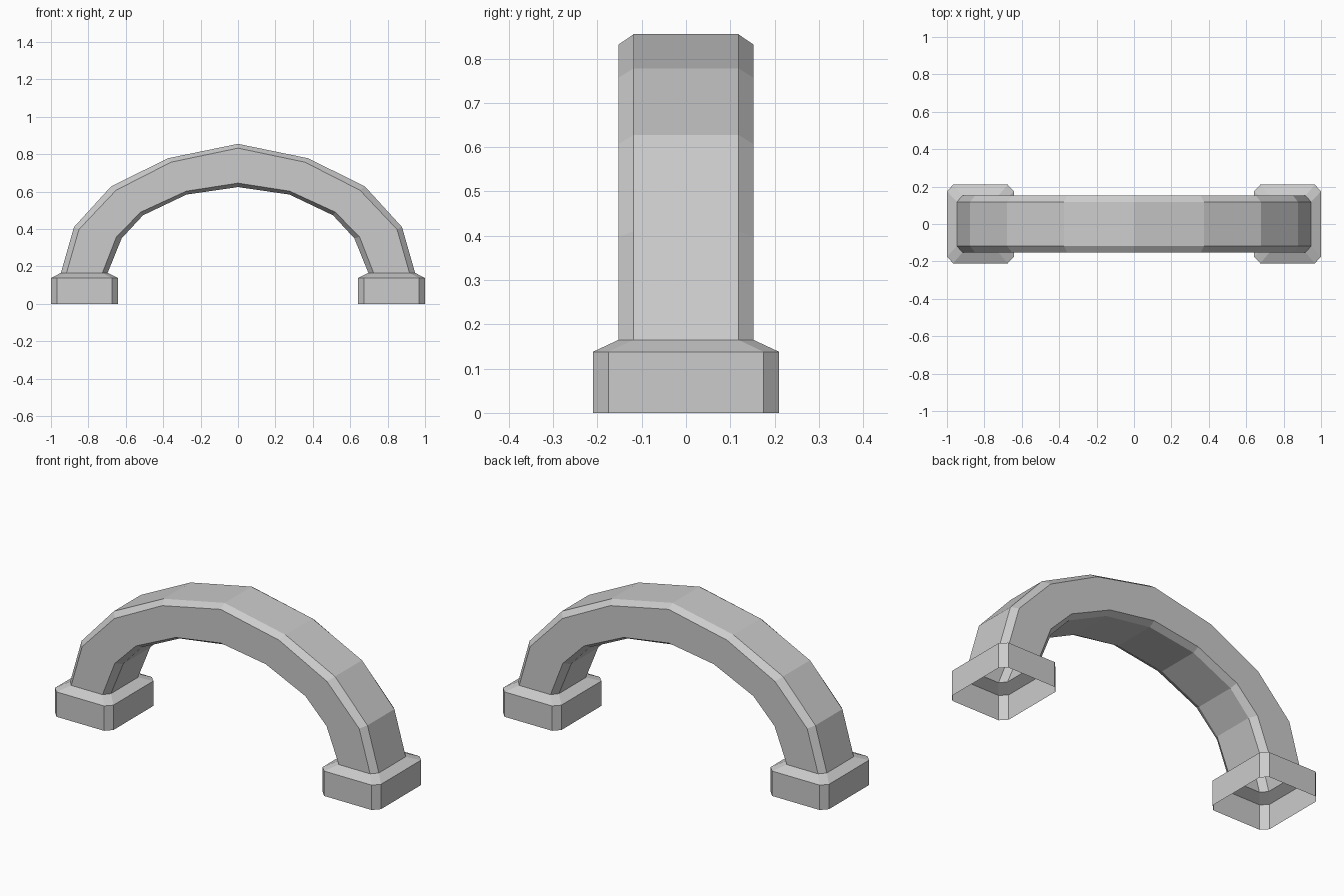
import bpy, bmesh

cube = bpy.data.objects.get("Cube")
if cube:
    bpy.data.objects.remove(cube)

# Plain grey material
grey = bpy.data.materials.new("plain grey")
grey.use_nodes = True
colour = (0.6, 0.6, 0.6, 1)
grey.diffuse_color = colour
grey.node_tree.nodes["Principled BSDF"].inputs["Base Color"].default_value = colour

WIDE, FLAT = 0.152, 0.118   # half depth at the sides, and of the flat faces

# Right half of the arch, foot to crown:
# outer flat, outer bevel, inner bevel, inner flat, each as (x, z)
STATIONS = [
    ((.947, .165), (.917, .165), (.725, .165), (.697, .165)),
    ((.877, .410), (.850, .398), (.650, .358), (.622, .350)),
    ((.678, .628), (.652, .607), (.520, .490), (.508, .473)),
    ((.374, .778), (.358, .757), (.277, .602), (.275, .584)),
    ((0, .855), (0, .832), (0, .645), (0, .624)),
]


def octagon(outer, outer_bevel, inner_bevel, inner, wide=WIDE, flat=FLAT):
    """Chamfered rectangular cross-section, as eight points in order."""
    half = [(outer, flat), (outer_bevel, wide), (inner_bevel, wide), (inner, flat)]
    front = [(x, -y, z) for (x, z), y in half]
    back = [(x, y, z) for (x, z), y in reversed(half)]
    return front + back


def foot_ring(z):
    return octagon((1, z), (.967, z), (.675, z), (.642, z), .21, .175)


def mirrored(ring):
    return [(-x, y, z) for x, y, z in ring]


# Continuous open shell: hollow foot, arch, hollow foot
right = [foot_ring(0), foot_ring(.138)] + [octagon(*s) for s in STATIONS]
rings = right + [mirrored(r) for r in reversed(right[:-1])]

bm = bmesh.new()
loops = [[bm.verts.new(p) for p in ring] for ring in rings]
for a, b in zip(loops, loops[1:]):
    for i in range(8):
        j = (i + 1) % 8
        bm.faces.new((a[i], a[j], b[j], b[i]))
bmesh.ops.recalc_face_normals(bm, faces=bm.faces)

mesh = bpy.data.meshes.new("arch_handle")
bm.to_mesh(mesh)
bm.free()
mesh.materials.append(grey)
handle = bpy.data.objects.new("arch_handle", mesh)
bpy.context.collection.objects.link(handle)
